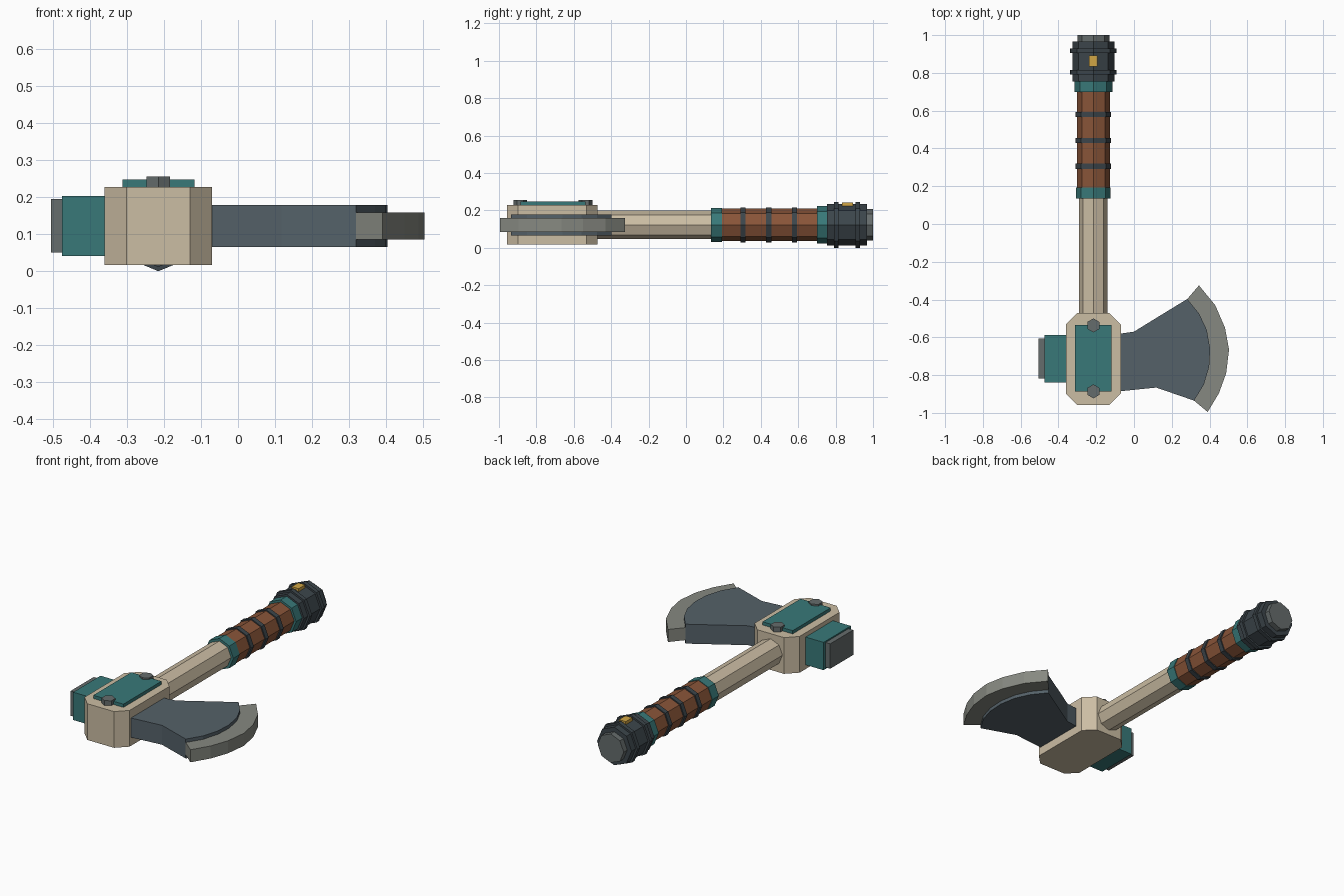
import bpy, bmesh
from math import sin, cos, pi
from mathutils import Vector

if "Cube" in bpy.data.objects:
    bpy.data.objects.remove(bpy.data.objects["Cube"])

AX, AZ = -0.215, 0.1225   # handle axis


def material(name, rgb):
    m = bpy.data.materials.new(name)
    m.diffuse_color = (*rgb, 1)
    m.use_nodes = True
    m.node_tree.nodes["Principled BSDF"].inputs["Base Color"].default_value = m.diffuse_color
    return m


BONE = material("bone", (0.60, 0.51, 0.37))
TEAL = material("teal", (0.04, 0.19, 0.19))
LEATHER = material("leather", (0.25, 0.09, 0.04))
DARK = material("dark_iron", (0.045, 0.06, 0.07))
STEEL = material("steel", (0.09, 0.12, 0.14))
EDGE = material("edge_steel", (0.24, 0.25, 0.22))
IRON = material("iron", (0.13, 0.15, 0.15))
GOLD = material("gold", (0.64, 0.38, 0.06))


def prism(name, ring, offset, mat):
    """Extrude a closed ring of 3D points along offset."""
    bm = bmesh.new()
    face = bm.faces.new([bm.verts.new(p) for p in ring])
    new = bmesh.ops.extrude_face_region(bm, geom=[face])["geom"]
    bmesh.ops.translate(bm, vec=Vector(offset),
                        verts=[v for v in new if isinstance(v, bmesh.types.BMVert)])
    bmesh.ops.recalc_face_normals(bm, faces=bm.faces)
    me = bpy.data.meshes.new(name)
    bm.to_mesh(me)
    bm.free()
    me.materials.append(mat)
    ob = bpy.data.objects.new(name, me)
    bpy.context.collection.objects.link(ob)
    return ob


def slab(name, outline, z0, z1, mat):
    return prism(name, [(x, y, z0) for x, y in outline], (0, 0, z1 - z0), mat)


def box(name, x0, x1, y0, y1, z0, z1, mat):
    return slab(name, [(x0, y0), (x1, y0), (x1, y1), (x0, y1)], z0, z1, mat)


def octagon(name, r, y0, y1, mat):
    ring = [(AX + r * cos(i * pi / 4), y0, AZ + r * sin(i * pi / 4)) for i in range(8)]
    return prism(name, ring, (0, y1 - y0, 0), mat)


# Handle, built along y
octagon("shaft", 0.076, -0.50, 0.16, BONE)
octagon("lower_collar", 0.091, 0.135, 0.193, TEAL)
octagon("grip", 0.087, 0.193, 0.70, LEATHER)
for i, y in enumerate((0.305, 0.442, 0.58)):
    octagon(f"grip_band_{i}", 0.094, y - 0.014, y + 0.014, DARK)
octagon("upper_collar", 0.1, 0.70, 0.755, TEAL)
octagon("pommel", 0.111, 0.755, 0.967, DARK)
for i, y in enumerate((0.803, 0.917)):
    octagon(f"pommel_band_{i}", 0.1225, y - 0.012, y + 0.012, DARK)
octagon("pommel_cap", 0.084, 0.96, 1.0, IRON)
box("pommel_inlay", AX - 0.022, AX + 0.022, 0.833, 0.893, 0.215, 0.243, GOLD)

# Head block with cut corners
x0, x1, y0, y1, c = -0.36, -0.07, -0.957, -0.472, 0.059
slab("head_block", [(x0 + c, y0), (x1 - c, y0), (x1, y0 + c), (x1, y1 - c),
                    (x1 - c, y1), (x0 + c, y1), (x0, y1 - c), (x0, y0 + c)],
     0.017, 0.228, BONE)
box("head_plate", -0.312, -0.118, -0.886, -0.536, 0.222, 0.247, TEAL)
for i, y in enumerate((-0.537, -0.886)):
    slab(f"bolt_{i}", [(AX + 0.037 * sin(k * pi / 3), y + 0.037 * cos(k * pi / 3))
                       for k in range(6)], 0.222, 0.256, IRON)

# Poll on the back of the head
box("poll", -0.475, -0.35, -0.838, -0.587, 0.041, 0.203, TEAL)
box("poll_face", -0.505, -0.47, -0.818, -0.606, 0.05, 0.195, IRON)

# Blade and its cutting edge
inner = [(0.282, -0.397), (0.345, -0.475), (0.385, -0.56), (0.403, -0.66),
         (0.398, -0.755), (0.37, -0.85), (0.318, -0.935)]
outer = [(0.344, -0.325), (0.43, -0.43), (0.482, -0.55), (0.503, -0.665),
         (0.488, -0.79), (0.45, -0.895), (0.39, -0.995)]
slab("blade", [(-0.09, -0.585), (-0.07, -0.58), (0, -0.57), (0.13, -0.49)] + inner
     + [(0.118, -0.866), (-0.07, -0.885), (-0.09, -0.885)], 0.066, 0.179, STEEL)
slab("cutting_edge", outer + inner[::-1], 0.086, 0.159, EDGE)
